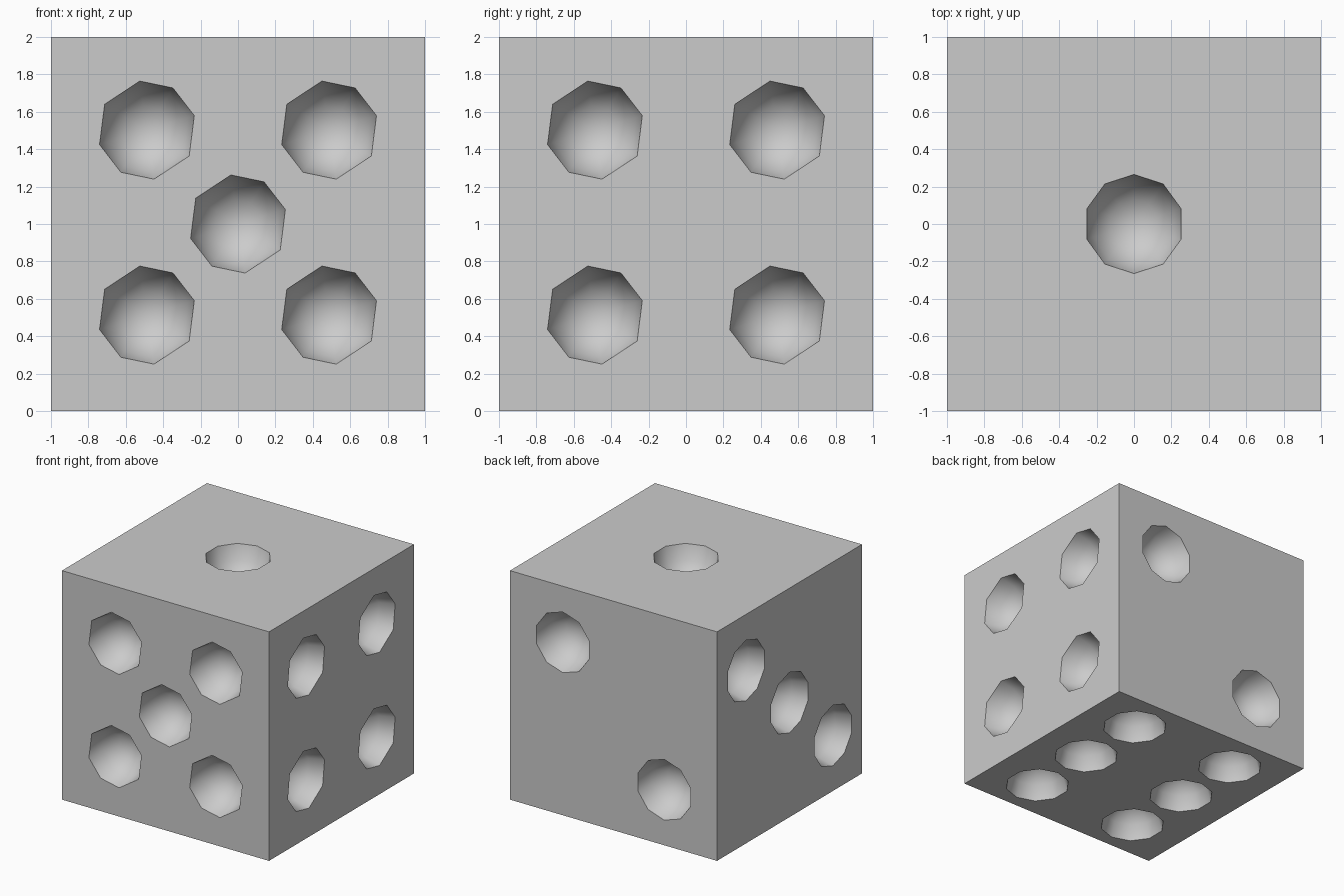
import bpy
import bmesh
from math import cos, sin, pi, radians
from mathutils import Vector

default_cube = bpy.data.objects.get("Cube")
if default_cube:
    bpy.data.objects.remove(default_cube, do_unlink=True)

PIP_RADIUS = 0.265
RINGS = 3

grey = bpy.data.materials.new("light_grey")
grey.use_nodes = True
grey_rgba = (0.6, 0.6, 0.6, 1)
grey.diffuse_color = grey_rgba
grey.node_tree.nodes["Principled BSDF"].inputs["Base Color"].default_value = grey_rgba

# Pip rim shapes: corner angles around the rim
OCTAGON = [radians(a + half) for half in (0, 180) for a in (-31.5, 17, 58.3, 98.3)]
DECAGON = [pi / 2 + i * pi / 5 for i in range(10)]


def add_bowl(bm, centre, u, v, rim):
    """Closed rounded plug: a straight collar outside the face, a half ball inside."""
    n = u.cross(v)

    def ring(radius, height):
        return [bm.verts.new(centre + n * height + (u * cos(a) + v * sin(a)) * radius)
                for a in rim]

    loops = [ring(PIP_RADIUS, 0.1)]
    for i in range(RINGS):
        lat = i * pi / 2 / RINGS
        loops.append(ring(PIP_RADIUS * cos(lat), -PIP_RADIUS * sin(lat)))
    bm.faces.new(loops[0])
    count = len(rim)
    for upper, lower in zip(loops, loops[1:]):
        for i in range(count):
            j = (i + 1) % count
            bm.faces.new((upper[i], lower[i], lower[j], upper[j]))
    pole = bm.verts.new(centre - n * PIP_RADIUS)
    for i in range(count):
        bm.faces.new((loops[-1][i], pole, loops[-1][(i + 1) % count]))


# Pip layouts on each face as (right, up) offsets from the face centre
S = 0.487
corners = [(a, b) for a in (-S, S) for b in (-S, S + 0.015)]
X, Y, Z = Vector((1, 0, 0)), Vector((0, 1, 0)), Vector((0, 0, 1))
faces = [
    (X, Z, corners + [(0, 0)], OCTAGON),                                    # front
    (Y, Z, corners, OCTAGON),                                               # right
    (-X, Z, [(-0.49, 0.51), (0.49, -0.515)], DECAGON),                      # back
    (-Y, Z, [(-0.6, 0.51), (0, 0), (0.6, -0.515)], DECAGON),                # left
    (X, Y, [(0, 0)], DECAGON),                                              # top
    (X, -Y, [(a, b) for a in (-0.51, 0.52) for b in (-0.63, 0, 0.63)], DECAGON),  # bottom
]

# Cutter holding all pips
bm = bmesh.new()
middle = Vector((0, 0, 1))
for u, v, layout, rim in faces:
    for a, b in layout:
        add_bowl(bm, middle + u.cross(v) + u * a + v * b, u, v, rim)
bmesh.ops.recalc_face_normals(bm, faces=bm.faces)
mesh = bpy.data.meshes.new("pip_cutter")
bm.to_mesh(mesh)
bm.free()
mesh.materials.append(grey)
cutter = bpy.data.objects.new("pip_cutter", mesh)
cutter.hide_render = True
bpy.context.collection.objects.link(cutter)

# Cube body with the pips hollowed out
bpy.ops.mesh.primitive_cube_add(size=2, location=(0, 0, 1))
die = bpy.context.object
die.name = "die_body"
die.data.materials.append(grey)
hollow = die.modifiers.new("pips", 'BOOLEAN')
hollow.operation = 'DIFFERENCE'
hollow.solver = 'EXACT'
hollow.object = cutter
bpy.ops.object.modifier_apply(modifier=hollow.name)
bpy.data.objects.remove(cutter, do_unlink=True)
bpy.ops.object.shade_smooth_by_angle(angle=radians(62))
